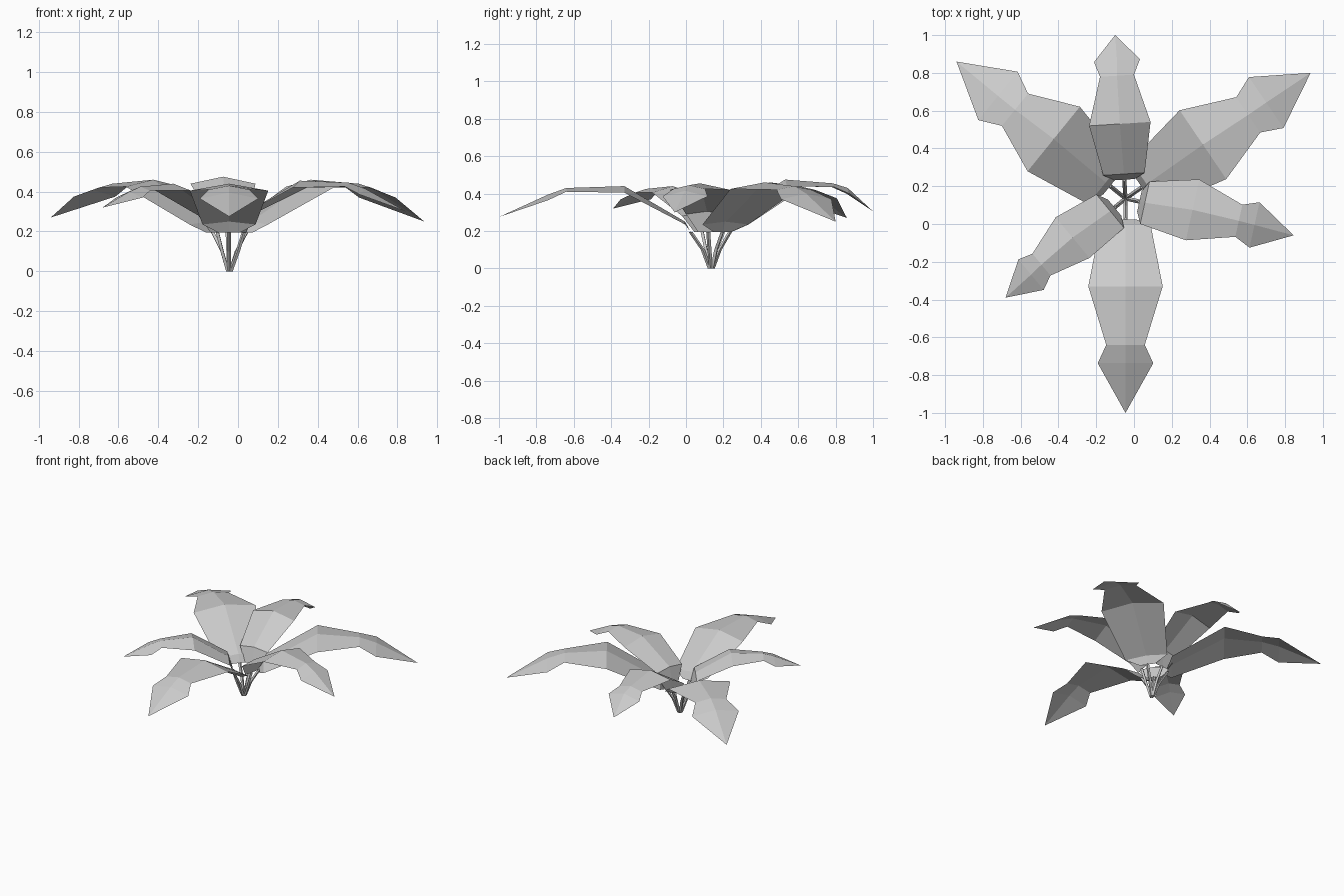
import bpy
from mathutils import Vector

ROOT = Vector((-0.045, 0.135, 0))
UP = Vector((0, 0, 1))


def add_mesh(name, verts, faces):
    me = bpy.data.meshes.new(name)
    me.from_pydata([tuple(v) for v in verts], [], faces)
    me.update()
    ob = bpy.data.objects.new(name, me)
    bpy.context.collection.objects.link(ob)
    return ob


def build_leaf(name, rows, tip, heel):
    """rows: (midrib x, y, z, half width) at belly, neck and barb.
    heel: (distance from root, edge height, half width) where the blade begins."""
    tip = Vector(tip)
    out = (tip - ROOT).to_2d().normalized().to_3d()
    side = Vector((-out.y, out.x, 0))
    d, hz, hw = heel

    # narrow throat, heel, then folded cross-sections along the raised midrib
    throat = ROOT + out * (d - 0.035) + UP * 0.195
    heel_mid = ROOT + out * (d - 0.005) + UP * (hz + 0.015)
    sections = [(throat, 0.055, 0.0), (heel_mid, hw, 0.015)]
    for (x, y, z, w), drop in zip(rows, (0.035, 0.02, 0.03)):
        sections.append((Vector((x, y, z)), w, drop))
    verts = []
    for mid, w, drop in sections:
        edge = mid - UP * drop
        verts += [edge + side * w, mid, edge - side * w]
    verts.append(tip)

    faces = [(a, a + 3, a + 4, a + 1) for r in range(4) for a in (r * 3, r * 3 + 1)]
    faces += [(12, 15, 13), (13, 15, 14)]
    add_mesh("leaf_" + name, verts, faces)

    # slim four-sided stem, leaning outward
    path = [(0.008, 0.0, 0.011), (0.045, 0.10, 0.011), (d - 0.034, 0.196, 0.011)]
    sv = []
    for dist, z, r in path:
        c = ROOT + out * dist + UP * z
        sv += [c + side * r, c + out * r, c - side * r, c - out * r]
    sf = [(r * 4 + 4 + i, r * 4 + 4 + (i + 1) % 4, r * 4 + (i + 1) % 4, r * 4 + i)
          for r in range(2) for i in range(4)]
    sf += [(0, 1, 2, 3), (11, 10, 9, 8)]
    add_mesh("stem_" + name, sv, sf)


build_leaf("front", [(-0.045, -0.33, 0.44, 0.197), (-0.045, -0.64, 0.43, 0.102),
                     (-0.045, -0.737, 0.395, 0.147)], (-0.045, -1.0, 0.275), (0.145, 0.235, 0.133))
build_leaf("back", [(-0.075, 0.53, 0.475, 0.163), (-0.09, 0.785, 0.455, 0.09),
                    (-0.09, 0.865, 0.43, 0.122)], (-0.10, 1.0, 0.305), (0.135, 0.295, 0.11))
build_leaf("back_right", [(0.365, 0.42, 0.46, 0.22), (0.605, 0.578, 0.44, 0.113),
                          (0.70, 0.643, 0.40, 0.163)], (0.935, 0.80, 0.25), (0.14, 0.235, 0.148))
build_leaf("back_left", [(-0.425, 0.45, 0.46, 0.22), (-0.63, 0.605, 0.44, 0.11),
                         (-0.72, 0.678, 0.405, 0.165)], (-0.94, 0.86, 0.27), (0.14, 0.235, 0.148))
build_leaf("right", [(0.31, 0.075, 0.455, 0.165), (0.555, 0.017, 0.445, 0.087),
                     (0.638, -0.005, 0.415, 0.123)], (0.845, -0.06, 0.30), (0.11, 0.29, 0.115))
build_leaf("front_left", [(-0.325, -0.072, 0.44, 0.14), (-0.49, -0.215, 0.425, 0.075),
                          (-0.545, -0.268, 0.40, 0.105)], (-0.68, -0.39, 0.32), (0.11, 0.28, 0.115))
